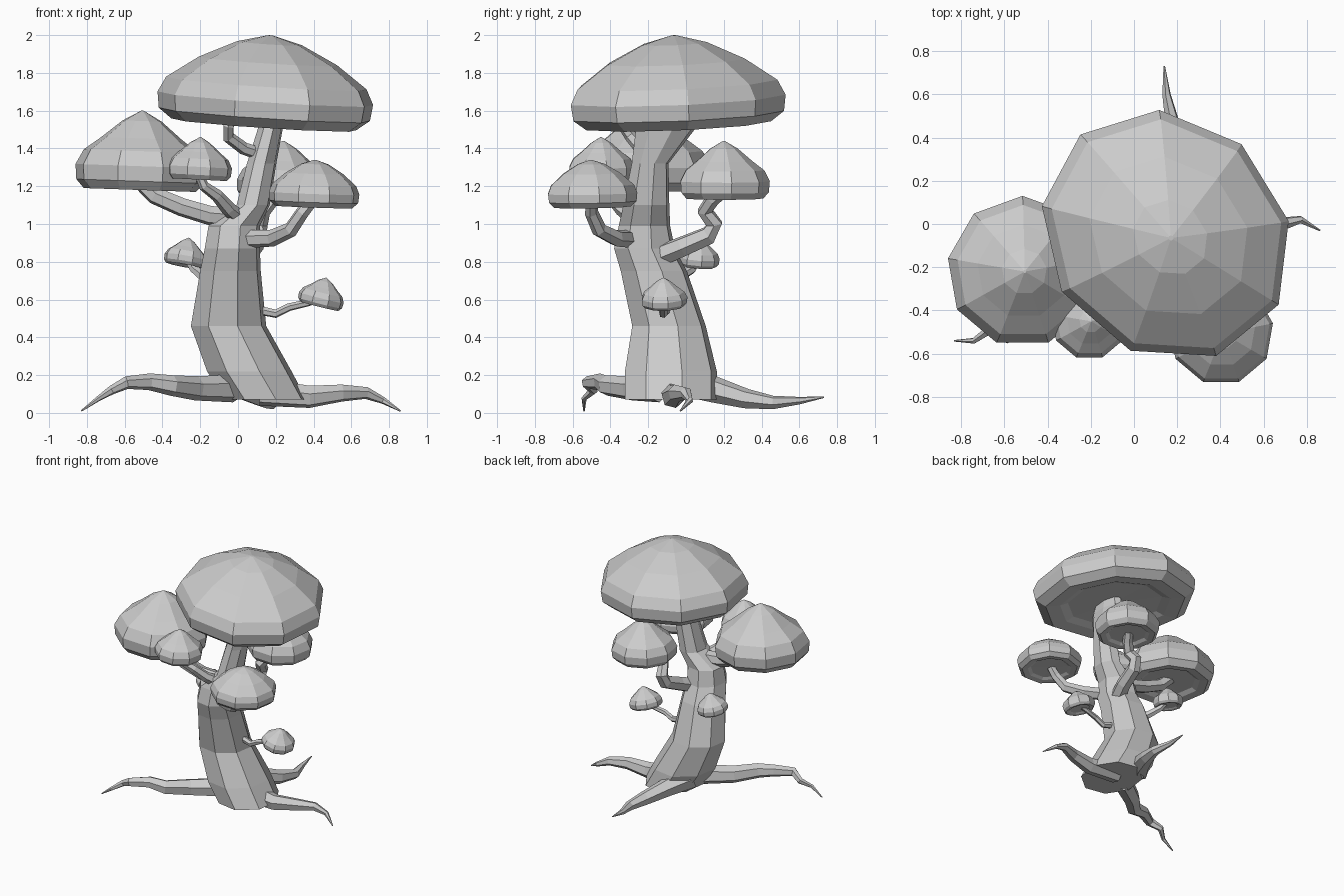
import bpy, bmesh
from math import sin, cos, pi, radians
from mathutils import Vector, Euler


def loft(name, rings):
    """Skin a list of equal-length vertex rings and close both ends."""
    bm = bmesh.new()
    loops = [[bm.verts.new(p) for p in ring] for ring in rings]
    n = len(rings[0])
    for a, b in zip(loops, loops[1:]):
        for i in range(n):
            j = (i + 1) % n
            bm.faces.new((a[i], a[j], b[j], b[i]))
    bm.faces.new(loops[0][::-1])
    bm.faces.new(loops[-1])
    bmesh.ops.recalc_face_normals(bm, faces=bm.faces)
    mesh = bpy.data.meshes.new(name)
    bm.to_mesh(mesh)
    bm.free()
    ob = bpy.data.objects.new(name, mesh)
    bpy.context.collection.objects.link(ob)
    return ob


def limb(name, path, r0, r1, sides=6):
    """Tapered low-poly tube through the path points."""
    pts = [Vector(p) for p in path]
    last = len(pts) - 1
    rings, prev, u = [], None, None
    for k, p in enumerate(pts):
        t = (pts[min(k + 1, last)] - pts[max(k - 1, 0)]).normalized()
        if prev is None:
            u = t.orthogonal().normalized()
        else:
            u = (prev.rotation_difference(t) @ u).normalized()
        v, prev = t.cross(u), t
        r = r0 + (r1 - r0) * k / last
        rings.append([p + r * (u * cos(2 * pi * i / sides) + v * sin(2 * pi * i / sides))
                      for i in range(sides)])
    return loft(name, rings)


# Cap outlines: radius and height fractions, from the hollow underside to the tip
UNDER = [(0.05, 0.08), (0.58, 0.07), (0.68, 0.02), (0.86, 0.0), (0.98, 0.11)]
WIDE = UNDER + [(1.0, 0.29), (0.93, 0.46), (0.64, 0.71), (0.30, 0.91), (0.02, 1.0)]
POINTED = UNDER + [(1.0, 0.30), (0.88, 0.49), (0.62, 0.65), (0.30, 0.87), (0.02, 1.0)]


def cap(name, x, y, z, r, h, tilt_x=0, tilt_y=0, outline=POINTED, skew=0.0):
    """Nine-sided mushroom-like foliage cap, optionally stretched along a diagonal."""
    rot = Euler((radians(tilt_x), radians(tilt_y), 0)).to_matrix()
    rings = []
    for f, g in outline:
        ring = []
        for i in range(9):
            a = radians(10 + 40 * i)
            px, py = r * 1.015 * f * cos(a), r * 1.015 * f * sin(a)
            ring.append(Vector((x, y, z)) + rot @ Vector((px - skew * py, py - skew * px, h * g)))
        rings.append(ring)
    return loft(name, rings)


# Trunk: bent stack of eight-sided rings (x, y, z, x radius, y radius)
TRUNK = [(0.15, -0.08, 0.07, 0.22, 0.25), (0.06, -0.08, 0.22, 0.23, 0.25),
         (-0.05, -0.09, 0.46, 0.205, 0.20), (-0.04, -0.17, 0.75, 0.165, 0.18),
         (-0.03, -0.22, 0.87, 0.15, 0.165), (-0.02, -0.22, 0.99, 0.14, 0.14),
         (0.08, -0.21, 1.10, 0.09, 0.125), (0.125, -0.19, 1.32, 0.08, 0.10),
         (0.17, -0.11, 1.50, 0.068, 0.16), (0.18, -0.09, 1.58, 0.06, 0.13)]
loft("trunk", [[Vector((x + a * cos(pi * (i + 0.3) / 4), y + b * sin(pi * (i + 0.3) / 4), z))
                for i in range(8)] for x, y, z, a, b in TRUNK])

# Roots
limb("root_left", [(-0.02, -0.15, 0.13), (-0.22, -0.29, 0.13), (-0.35, -0.42, 0.145),
                   (-0.47, -0.45, 0.165), (-0.59, -0.52, 0.16), (-0.67, -0.49, 0.12),
                   (-0.74, -0.54, 0.075), (-0.83, -0.54, 0.01)], 0.075, 0.004)
limb("root_right", [(0.12, -0.06, 0.11), (0.38, -0.07, 0.085), (0.55, -0.05, 0.105),
                    (0.68, 0.0, 0.105), (0.77, 0.02, 0.065), (0.86, -0.03, 0.01)], 0.075, 0.004)
limb("root_back", [(-0.04, 0.0, 0.17), (0.06, 0.16, 0.12), (0.14, 0.32, 0.075),
                   (0.18, 0.46, 0.055), (0.15, 0.60, 0.065), (0.14, 0.73, 0.083)], 0.085, 0.004)

# Branches
limb("branch_left", [(0.04, -0.23, 1.03), (-0.15, -0.24, 1.045), (-0.30, -0.24, 1.09),
                     (-0.44, -0.23, 1.15), (-0.54, -0.22, 1.25)], 0.055, 0.045)
limb("branch_front_left", [(0.02, -0.26, 1.02), (-0.05, -0.34, 1.08), (-0.11, -0.40, 1.15),
                           (-0.18, -0.44, 1.20), (-0.21, -0.45, 1.27)], 0.045, 0.022)
limb("branch_front_right", [(0.0, -0.27, 0.92), (0.18, -0.37, 0.925), (0.28, -0.46, 0.97),
                            (0.34, -0.50, 1.06), (0.39, -0.50, 1.12)], 0.05, 0.032)
limb("branch_back", [(0.03, -0.17, 0.82), (0.08, -0.02, 0.88), (0.10, 0.12, 0.94),
                     (0.11, 0.15, 1.00), (0.13, 0.10, 1.07), (0.18, 0.14, 1.13),
                     (0.22, 0.20, 1.18)], 0.06, 0.035)
limb("branch_top", [(0.12, -0.20, 1.37), (0.03, -0.24, 1.40), (-0.05, -0.29, 1.46),
                    (-0.05, -0.33, 1.52), (-0.02, -0.34, 1.60)], 0.035, 0.03)
limb("twig_left", [(-0.10, -0.12, 0.68), (-0.18, -0.04, 0.72), (-0.23, 0.03, 0.76),
                   (-0.27, 0.06, 0.82)], 0.035, 0.02)
limb("twig_right", [(0.08, -0.10, 0.55), (0.20, -0.12, 0.525), (0.27, -0.12, 0.56),
                    (0.36, -0.11, 0.58), (0.43, -0.11, 0.60)], 0.025, 0.017)

# Caps
cap("main_cap", 0.142, -0.048, 1.525, 0.572, 0.475, 2, 3.5, WIDE, 0.06)
cap("cap_left", -0.52, -0.22, 1.18, 0.345, 0.42, 0, 2)
cap("cap_front_left", -0.21, -0.45, 1.235, 0.175, 0.225, 0, 3)
cap("cap_front_right", 0.40, -0.50, 1.09, 0.24, 0.25, 1, 2, WIDE)
cap("cap_back", 0.23, 0.20, 1.135, 0.24, 0.305, 0, 2)
cap("small_cap_left", -0.285, 0.06, 0.78, 0.113, 0.15, -5, 10)
cap("small_cap_right", 0.43, -0.115, 0.565, 0.122, 0.155, 2, 14)
